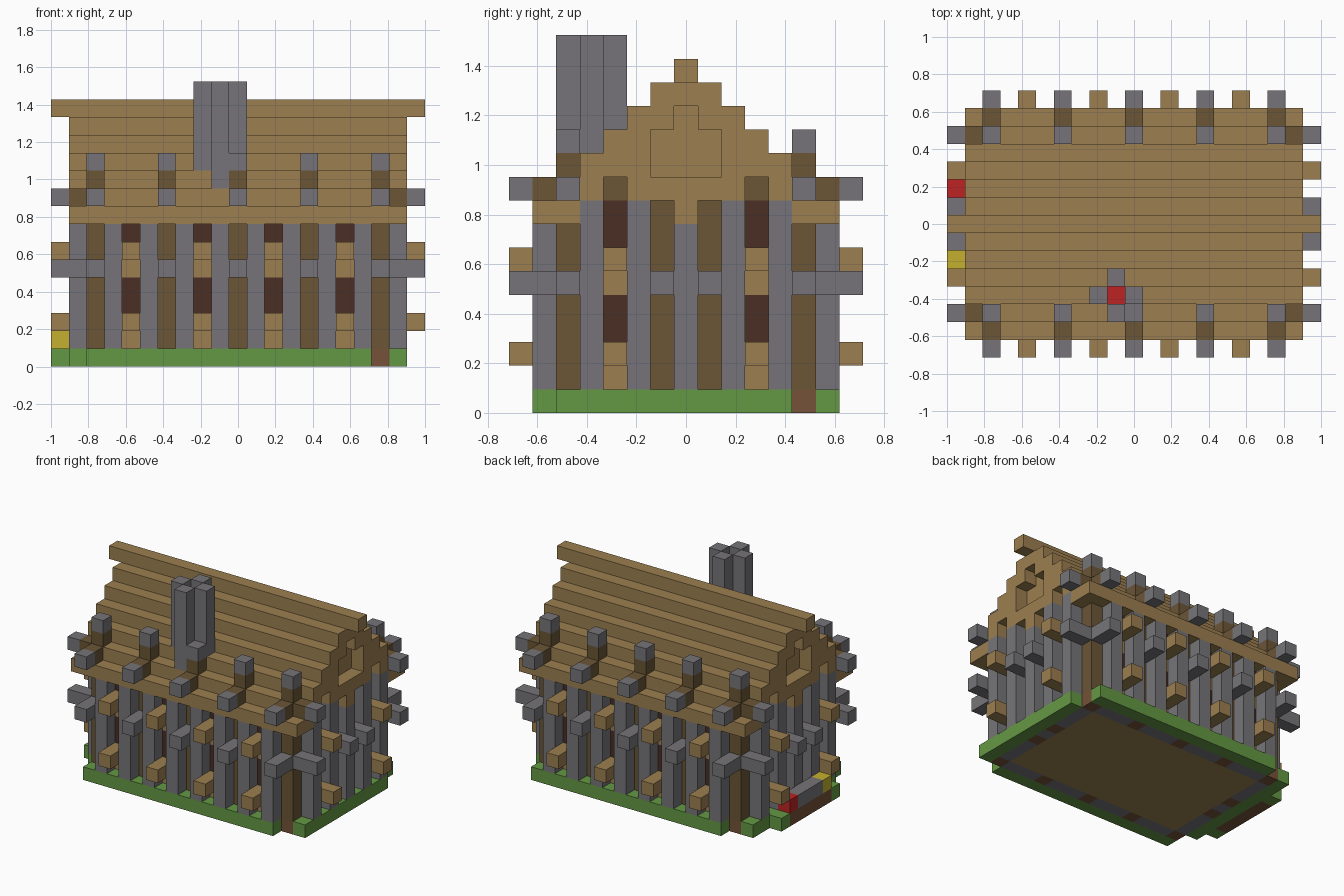
import bpy, bmesh
from mathutils import Vector
from itertools import product

cube = bpy.data.objects.get("Cube")
if cube:
    bpy.data.objects.remove(cube)

NX, NY = 21, 15          # cells along x and y
U = 2 / NX               # block size
MX, MY = NX - 1, NY - 1

COLOURS = {
    "plank_brown": (156, 127, 80), "log_brown": (107, 86, 54),
    "stone_grey": (118, 116, 120), "grass_green": (100, 152, 68),
    "dirt_brown": (117, 82, 56), "window_brown": (74, 46, 37),
    "ember_red": (188, 36, 36), "flower_yellow": (196, 176, 46),
}


def linear(c):
    c /= 255
    return c / 12.92 if c <= 0.04045 else ((c + 0.055) / 1.055) ** 2.4


def make_material(name, rgb):
    mat = bpy.data.materials.new(name)
    mat.use_nodes = True
    colour = (*map(linear, rgb), 1)
    mat.diffuse_color = colour
    bsdf = mat.node_tree.nodes["Principled BSDF"]
    bsdf.inputs["Base Color"].default_value = colour
    bsdf.inputs["Roughness"].default_value = 0.9
    return mat


materials = {n: make_material(n, c) for n, c in COLOURS.items()}
cells = {}               # block position -> (part name, material name)


def span(a, b):
    return range(a, b + 1)


def fill(part, mat, xs, ys, zs, mirror=True):
    """Fill blocks, repeated on all four mirrored quarters if wanted."""
    for i, j, k in product(xs, ys, zs):
        spots = [(i, j)]
        if mirror:
            spots += [(MX - i, j), (i, MY - j), (MX - i, MY - j)]
        for x, y in spots:
            cells[x, y, k] = (part, mat)


def roof_top(j):
    return 14 - abs(j - 7)


POSTS, WINDOWS = (2, 6, 10), (4, 8)      # along the long walls
END_POSTS, END_WINDOW = (2, 6), (4,)     # along the end walls

# Floor and foundation
fill("floor", "plank_brown", span(3, 10), span(3, 7), [0])
fill("foundation", "stone_grey", span(2, 10), [2], [0])
fill("foundation", "stone_grey", [2], span(2, 7), [0])
fill("post_footing", "dirt_brown", POSTS, [2], [0])
fill("post_footing", "dirt_brown", [2], END_POSTS, [0])

# Grass strips turn around the house, each leaving one corner open
fill("grass_front", "grass_green", span(2, 17), [1], [0], False)
fill("grass_right", "grass_green", [19], span(2, 11), [0], False)
fill("grass_back", "grass_green", span(3, 18), [13], [0], False)
fill("grass_left", "grass_green", [1], span(3, 12), [0], False)

# Stone walls and projecting pillars
fill("walls", "stone_grey", span(2, 10), [2], span(1, 8))
fill("walls", "stone_grey", [2], span(2, 7), span(1, 8))
fill("long_wall_pillars", "stone_grey", range(3, 10, 2), [1], span(1, 7))
fill("end_wall_pillars", "stone_grey", [1], (3, 5, 7), span(1, 8))

# Roof courses, two blocks thick, with a long ridge beam
for j in span(1, 7):
    top = roof_top(j)
    low = top if j == 1 else top - 1
    fill("roof", "plank_brown", span(1, 10), [j], span(low, top))
fill("ridge_beam", "plank_brown", span(0, 10), [7], [14])

# Gable walls with an open front frame
for j in span(2, 7):
    fill("gable_wall", "plank_brown", [2], [j], span(9, roof_top(j) - 1))
    fill("gable_frame", "plank_brown", [1], [j], span(9, roof_top(j) - 1))
fill("gable_frame", "plank_brown", [1], (1, 2, 7), [8])
recess = [(j, k) for j in (6, 7, 8) for k in (10, 11)] + [(7, 12)]
recess += [(j, 9) for j in (4, 10)]
for j, k in recess:
    for i in (1, MX - 1):
        cells.pop((i, j, k), None)

# Log posts with stone caps
fill("log_posts", "log_brown", POSTS, [2], span(1, 10))
fill("post_caps", "stone_grey", POSTS, [2], [11])
fill("end_log_posts", "log_brown", [2], [6], span(1, 8))
fill("gable_logs", "log_brown", [2], END_WINDOW, [9])

# Windows with plank sills and projecting blocks
for xs, ys in ((WINDOWS, [2]), ([2], END_WINDOW)):
    fill("window_panels", "plank_brown", xs, ys, (1, 2, 5, 6))
    fill("windows", "window_brown", xs, ys, (3, 4, 7, 8))
for xs, ys in ((WINDOWS, (0, 1)), ((0, 1), END_WINDOW)):
    fill("window_sill_beams", "plank_brown", xs, ys, (2, 6))

# Beam ends through the posts
fill("middle_beam_ends", "stone_grey", POSTS, (0, 1), [5])
fill("middle_beam_ends", "stone_grey", (0, 1), END_POSTS, [5])
fill("upper_beams", "log_brown", POSTS, [1], [9])
fill("upper_beams", "log_brown", [1], [2], [9])
fill("upper_beam_ends", "stone_grey", POSTS, [0], [9])
fill("upper_beam_ends", "stone_grey", [0], [2], [9])

# Chimney: four stone shafts around glowing embers
for i, j in ((8, 3), (10, 3), (9, 2), (9, 4)):
    fill("chimney", "stone_grey", [i], [j], span(roof_top(j) + 1, 15), False)
fill("chimney_embers", "ember_red", [9], [3], [10], False)

# Bench on the left-hand end
fill("bench_bed", "grass_green", [0], (4, 10), [0], False)
fill("bench_soil", "dirt_brown", [0], span(5, 9), [0], False)
fill("bench_seat", "stone_grey", [0], span(6, 8), [1], False)
fill("bench_red_end", "ember_red", [0], [9], [1], False)
fill("bench_yellow_end", "flower_yellow", [0], [5], [1], False)


def build(part, mat):
    """Make one object from the exposed sides of a part's blocks."""
    bm = bmesh.new()
    origin = Vector((-NX / 2, -NY / 2, 0))
    for cell, owner in cells.items():
        if owner != (part, mat):
            continue
        for axis, sign in product(range(3), (-1, 1)):
            step = [0, 0, 0]
            step[axis] = sign
            if tuple(c + s for c, s in zip(cell, step)) in cells:
                continue
            normal = Vector(step)
            side = Vector([step[2], step[0], step[1]])
            up = normal.cross(side)
            mid = Vector(cell) + Vector((0.5, 0.5, 0.5)) + normal / 2 + origin
            corners = [mid + (side * a + up * b) / 2
                       for a, b in ((-1, -1), (1, -1), (1, 1), (-1, 1))]
            bm.faces.new([bm.verts.new(p * U) for p in corners])
    bmesh.ops.remove_doubles(bm, verts=bm.verts, dist=U / 100)
    mesh = bpy.data.meshes.new(part)
    bm.to_mesh(mesh)
    bm.free()
    mesh.materials.append(materials[mat])
    bpy.context.collection.objects.link(bpy.data.objects.new(part, mesh))


for part, mat in dict.fromkeys(cells.values()):
    build(part, mat)
